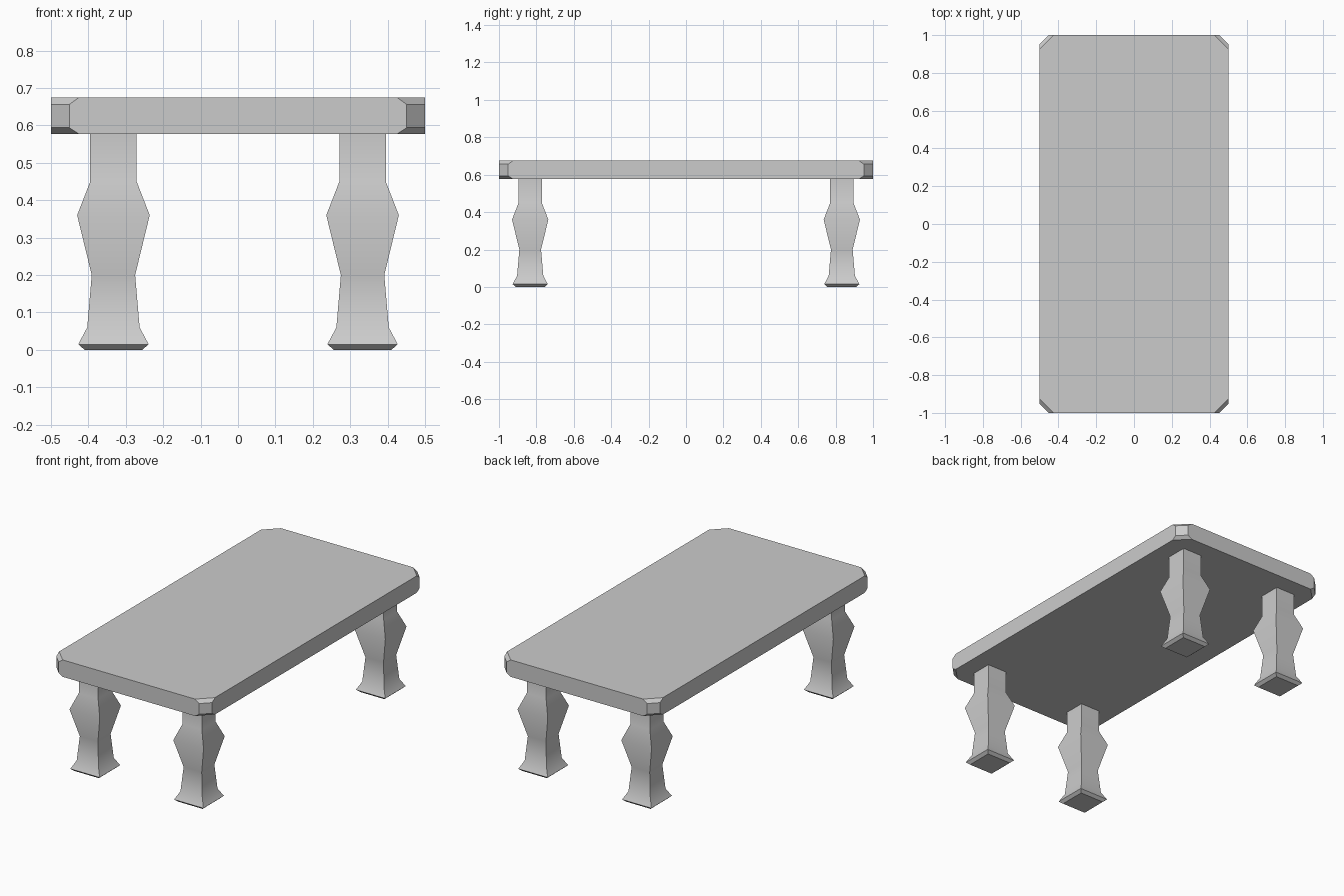
import bpy, bmesh, math

if "Cube" in bpy.data.objects:
    bpy.data.objects.remove(bpy.data.objects["Cube"])


def loft(name, rings):
    """Skin stacked rings of points and cap both ends."""
    bm = bmesh.new()
    loops = [[bm.verts.new(p) for p in ring] for ring in rings]
    n = len(loops[0])
    for a, b in zip(loops, loops[1:]):
        for i in range(n):
            j = (i + 1) % n
            bm.faces.new((a[i], a[j], b[j], b[i]))
    bm.faces.new(loops[0][::-1])
    bm.faces.new(loops[-1])
    bmesh.ops.recalc_face_normals(bm, faces=bm.faces)
    mesh = bpy.data.meshes.new(name)
    bm.to_mesh(mesh)
    bm.free()
    obj = bpy.data.objects.new(name, mesh)
    bpy.context.collection.objects.link(obj)
    return obj


def cut_rectangle(hx, hy, cut, z):
    """Rectangle with clipped corners, counter-clockwise."""
    return [(hx - cut, -hy, z), (hx, -hy + cut, z), (hx, hy - cut, z), (hx - cut, hy, z),
            (-hx + cut, hy, z), (-hx, hy - cut, z), (-hx, -hy + cut, z), (-hx + cut, -hy, z)]


# Table top: corners clipped deeper at the upper and lower faces
top_profile = [(0.577, 0.075), (0.594, 0.049), (0.656, 0.049), (0.675, 0.075)]
loft("table_top", [cut_rectangle(0.5, 1.0, cut, z) for z, cut in top_profile])

# Square baluster legs: (height, half width)
leg_profile = [(0.0, 0.077), (0.015, 0.094), (0.06, 0.070), (0.20, 0.058),
               (0.36, 0.097), (0.45, 0.062), (0.577, 0.062)]
for side, x in (("left", -0.333), ("right", 0.333)):
    for end, y in (("front", -0.833), ("back", 0.833)):
        leg = loft(f"{end}_{side}_leg",
                   [[(x - w, y - w, z), (x + w, y - w, z), (x + w, y + w, z), (x - w, y + w, z)]
                    for z, w in leg_profile])
        # Smooth along the height, crisp at the four corners
        bpy.ops.object.select_all(action='DESELECT')
        leg.select_set(True)
        bpy.context.view_layer.objects.active = leg
        bpy.ops.object.shade_smooth_by_angle(angle=math.radians(40))
